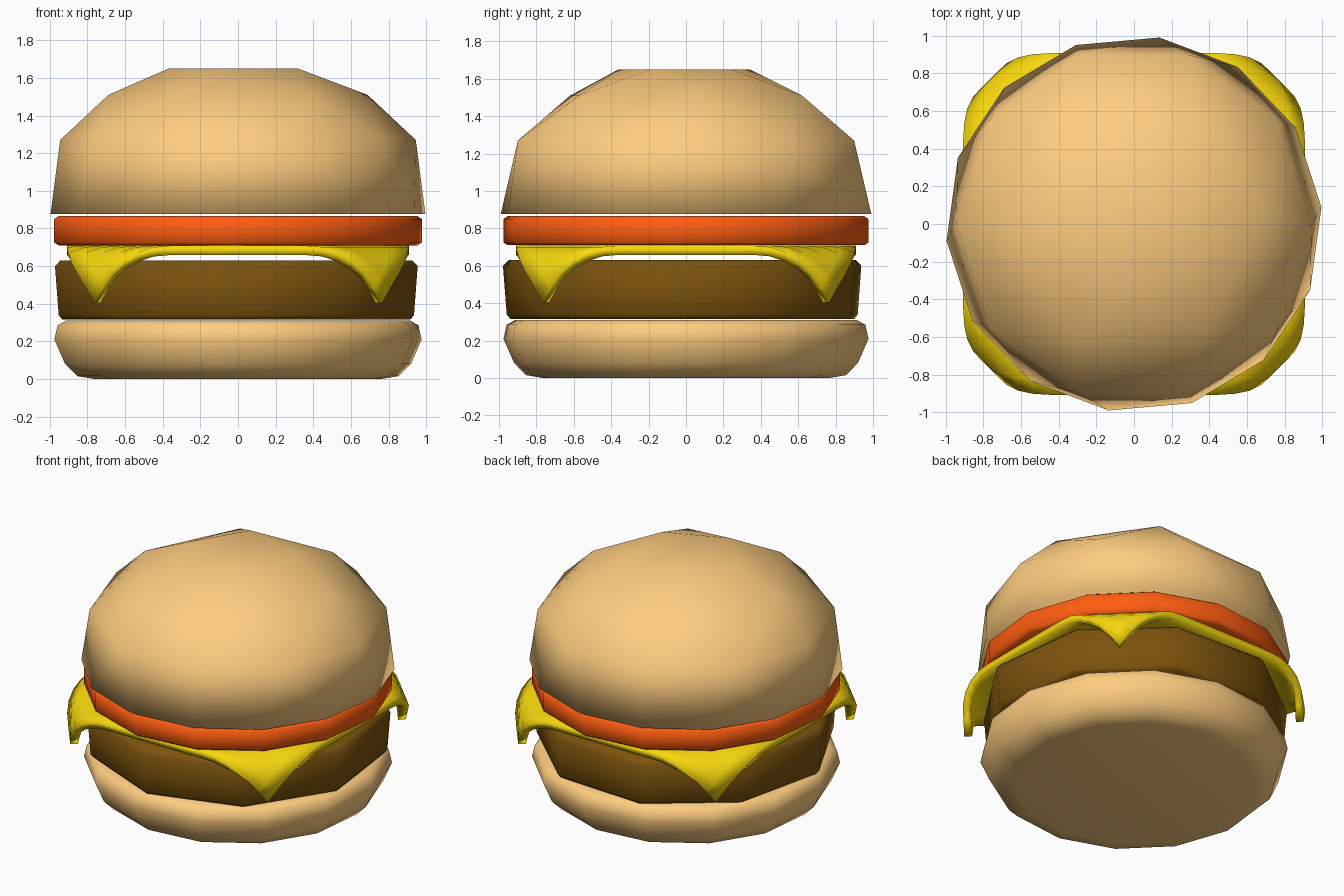
import bpy, bmesh
from math import sin, cos, radians, pi, sqrt, copysign

if "Cube" in bpy.data.objects:
    bpy.data.objects.remove(bpy.data.objects["Cube"])


def material(name, rgb):
    m = bpy.data.materials.new(name)
    m.diffuse_color = (*rgb, 1)
    m.use_nodes = True
    m.node_tree.nodes["Principled BSDF"].inputs["Base Color"].default_value = m.diffuse_color
    return m


BUN = material("toasted bread", (1.0, 0.61, 0.215))
TOMATO = material("tomato", (1.0, 0.11, 0.005))
CHEESE = material("cheese", (0.93, 0.68, 0.004))
MEAT = material("meat", (0.20, 0.085, 0.004))


def finish(bm, name, mat, angle):
    bmesh.ops.recalc_face_normals(bm, faces=bm.faces)
    me = bpy.data.meshes.new(name)
    bm.to_mesh(me)
    bm.free()
    me.materials.append(mat)
    ob = bpy.data.objects.new(name, me)
    bpy.context.collection.objects.link(ob)
    bpy.ops.object.select_all(action='DESELECT')
    ob.select_set(True)
    bpy.context.view_layer.objects.active = ob
    bpy.ops.object.shade_smooth_by_angle(angle=radians(angle))
    return ob


def ring(bm, r, z, n, phase):
    return [bm.verts.new((r * cos(radians(phase) + 2 * pi * i / n),
                          r * sin(radians(phase) + 2 * pi * i / n), z))
            for i in range(n)]


def disc(name, profile, n, phase, mat, angle):
    """Stacked rings of (radius, height), capped at both ends."""
    bm = bmesh.new()
    rings = [ring(bm, r, z, n, phase) for r, z in profile]
    for a, b in zip(rings, rings[1:]):
        for i in range(n):
            j = (i + 1) % n
            bm.faces.new((a[i], a[j], b[j], b[i]))
    bm.faces.new(rings[0][::-1])
    bm.faces.new(rings[-1])
    return finish(bm, name, mat, angle)


# Bottom bun
disc("bottom_bun", [(0.77, 0.0), (0.86, 0.015), (0.925, 0.08), (0.982, 0.21),
                    (0.965, 0.285), (0.92, 0.31)], 14, 6.4, BUN, 75)

# Patty, few-sided with sharp rims
disc("patty", [(0.94, 0.315), (0.96, 0.34), (0.98, 0.60), (0.95, 0.63)],
     9, 187, MEAT, 60)

# Tomato slice
disc("tomato_slice", [(0.96, 0.71), (0.983, 0.725), (0.983, 0.85), (0.96, 0.865)],
     14, 6.4, TOMATO, 75)

# Top bun: faceted dome whose rings get coarser toward the crown
bm = bmesh.new()
for r, z, n, phase in [(1.0, 0.877, 14, 5.1), (0.945, 1.27, 10, 0),
                       (0.69, 1.51, 6, 4), (0.37, 1.65, 5, 185)]:
    ring(bm, r, z, n, phase)
bmesh.ops.convex_hull(bm, input=bm.verts)
finish(bm, "top_bun", BUN, 110)

# Cheese: square sheet, each corner folded down along a diagonal crease
bm = bmesh.new()
bmesh.ops.create_grid(bm, x_segments=20, y_segments=20, size=0.908)
FOLD, BEND, TOP = 0.91, 0.175, 0.708
for v in bm.verts:
    v.co.z = TOP
    s = (abs(v.co.x) + abs(v.co.y)) / sqrt(2) - FOLD
    if s > 0:
        t = min(s / BEND, pi / 2)
        shift = (s - BEND * sin(t)) / sqrt(2)
        v.co.x -= copysign(shift, v.co.x)
        v.co.y -= copysign(shift, v.co.y)
        v.co.z -= BEND * (1 - cos(t)) + max(0, s - BEND * pi / 2) * 1.3
cheese = finish(bm, "cheese_slice", CHEESE, 50)
if cheese.data.polygons[190].normal.z < 0:
    cheese.data.flip_normals()
mod = cheese.modifiers.new("thickness", 'SOLIDIFY')
mod.thickness = 0.05
mod.offset = -1
